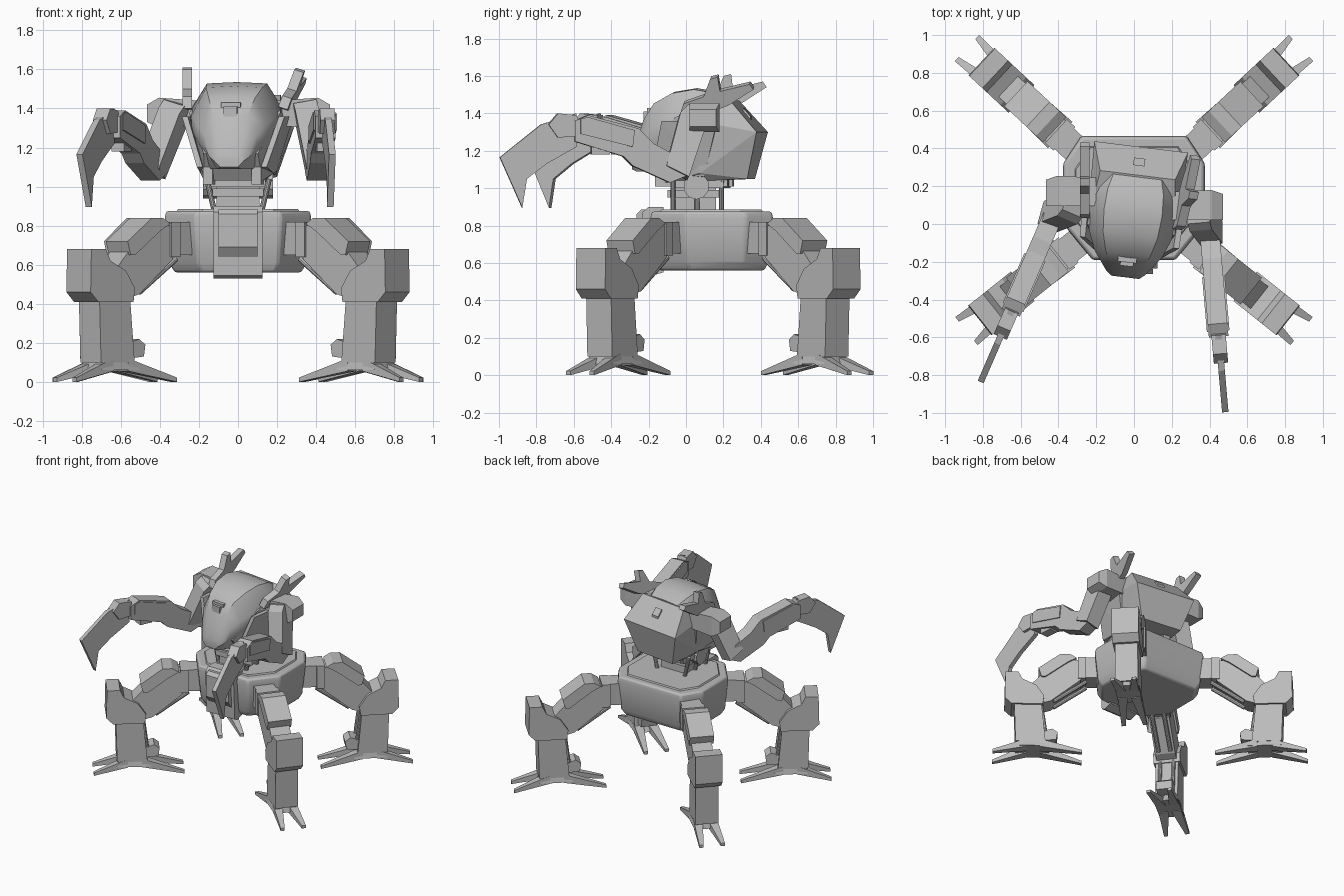
import bpy, bmesh
from math import radians
from mathutils import Matrix, Vector

cube = bpy.data.objects.get("Cube")
if cube:
    bpy.data.objects.remove(cube, do_unlink=True)

GREY = (0.5, 0.5, 0.5, 1)
metal = bpy.data.materials.new("plain_grey")
metal.use_nodes = True
metal.diffuse_color = GREY
metal.node_tree.nodes["Principled BSDF"].inputs["Base Color"].default_value = GREY
ID = Matrix.Identity(4)


def finish(name, bm, m=ID, bevel=0):
    bmesh.ops.recalc_face_normals(bm, faces=bm.faces)
    bm.transform(m)
    me = bpy.data.meshes.new(name)
    bm.to_mesh(me)
    bm.free()
    me.materials.append(metal)
    ob = bpy.data.objects.new(name, me)
    bpy.context.collection.objects.link(ob)
    if bevel:
        mod = ob.modifiers.new("edge", "BEVEL")
        mod.width, mod.segments = bevel, 2
    return ob


def hull(name, pts, m=ID, bevel=0):
    bm = bmesh.new()
    for p in pts:
        bm.verts.new(p)
    res = bmesh.ops.convex_hull(bm, input=bm.verts)
    bmesh.ops.delete(bm, geom=list(set(res["geom_interior"] + res["geom_unused"])), context="VERTS")
    bmesh.ops.dissolve_limit(bm, angle_limit=0.01, verts=bm.verts, edges=bm.edges)
    return finish(name, bm, m, bevel)


def box(name, x, y, z, m=ID):
    return hull(name, [(a, b, c) for a in x for b in y for c in z], m)


def prism(name, profile, half, m=ID, off=0):
    """Side profile in local x-z, given a thickness along local y."""
    bm = bmesh.new()
    rows = [[bm.verts.new((u, off + s * half, z)) for u, z in profile] for s in (-1, 1)]
    bm.faces.new(rows[0])
    bm.faces.new(rows[1])
    for i in range(len(profile)):
        j = (i + 1) % len(profile)
        bm.faces.new((rows[0][i], rows[0][j], rows[1][j], rows[1][i]))
    return finish(name, bm, m)


def rod(name, a, b, radius, m=ID, sides=10):
    a, b = Vector(a), Vector(b)
    bm = bmesh.new()
    bmesh.ops.create_cone(bm, cap_ends=True, segments=sides, radius1=radius,
                          radius2=radius, depth=(b - a).length)
    turn = (b - a).to_track_quat("Z", "Y").to_matrix().to_4x4()
    return finish(name, bm, m @ Matrix.Translation((a + b) / 2) @ turn)


# Pelvis with raised deck
def ring(scale, z):
    half = [(0.28, 0.465), (0.375, 0.32), (0.375, 0.0), (0.22, -0.19)]
    return [(s * x * scale, 0.13 + (y - 0.13) * scale, z) for x, y in half for s in (-1, 1)]


pelvis = hull("pelvis", ring(0.98, 0.875) + ring(1, 0.84) + ring(0.94, 0.61) + ring(0.86, 0.56), bevel=0.012)
hull("pelvis_deck", ring(0.86, 0.86) + ring(0.82, 0.885))

# Front plate with a proud panel
QUARTER = Matrix.Rotation(radians(90), 4, "Z")
prism("front_panel", [(-0.265, 0.86), (-0.24, 0.885), (-0.12, 0.885), (-0.12, 0.64), (-0.23, 0.64), (-0.265, 0.69)],
      0.1, QUARTER)
prism("front_plate", [(-0.235, 0.87), (-0.2, 0.9), (-0.12, 0.9), (-0.12, 0.55), (-0.19, 0.53), (-0.22, 0.545)],
      0.125, QUARTER)

# Waist
box("waist_column", (-0.11, 0.11), (-0.08, 0.16), (0.87, 1.0))
box("waist_collar", (-0.13, 0.13), (-0.1, 0.18), (0.95, 0.99))
for s in (-1, 1):
    for y in (-0.07, 0.06, 0.19):
        rod("waist_strut", (s * 0.12, y, 0.87), (s * 0.16, y, 1.04), 0.014)
    rod("waist_hub", (s * 0.1, 0.055, 1.01), (s * 0.18, 0.055, 1.01), 0.07)

# Legs: profiles run outward from the hip
THIGH = [(0.1, 0.8), (0.2, 0.8), (0.39, 0.67), (0.5, 0.55), (0.42, 0.42), (0.32, 0.45), (0.1, 0.63)]
THIGH_CAP = [(0.13, 0.81), (0.18, 0.84), (0.25, 0.84), (0.41, 0.72), (0.39, 0.65), (0.36, 0.65), (0.2, 0.77)]
KNEE = [(0.56, 0.68), (0.655, 0.68), (0.66, 0.46), (0.61, 0.41), (0.38, 0.41), (0.37, 0.48), (0.43, 0.57), (0.53, 0.62)]
SHIN = [(0.39, 0.43), (0.59, 0.43), (0.58, 0.1), (0.36, 0.1)]


def leg(m, outer, inner):
    box("hip_block", (-0.16, 0.1), (-0.075, 0.075), (0.65, 0.82), m)
    box("hip_collar", (0.06, 0.12), (-0.085, 0.085), (0.64, 0.82), m)
    prism("thigh", THIGH, 0.075, m)
    prism("thigh_armour", THIGH_CAP, 0.09, m)
    prism("knee_armour", KNEE, 0.1, m)
    prism("shin", SHIN, 0.085, m)
    for s in (-1, 1):
        rod("thigh_piston", (0.06, s * 0.045, 0.63), (0.3, s * 0.045, 0.46), 0.016, m)
        rod("shin_piston", (0.36, s * 0.05, 0.2), (0.39, s * 0.05, 0.43), 0.014, m)
    prism("ankle_guard", [(0.28, 0.13), (0.27, 0.19), (0.31, 0.22), (0.38, 0.2), (0.38, 0.12)], 0.06, m)
    hull("foot", [(r, s * 0.09, 0.06) for r in (0.33, 0.58) for s in (-1, 1)]
         + [(r, s * 0.075, 0.125) for r in (0.37, 0.56) for s in (-1, 1)], m)
    # Four tapered toes
    for tip, base in ((outer, 0.5), (inner, 0.4)):
        for s in (-1, 1):
            hull("toe", [(base, s * v, z) for v in (0.012, 0.085) for z in (0.055, 0.12)]
                 + [(tip, s * v, z) for v in (0.065, 0.095) for z in (0.0, 0.022)], m)


for x, y, angle, outer, inner in ((0.325, 0.41, 43, 0.765, 0.09), (0.3, -0.1, -38.5, 0.75, 0.09)):
    leg(Matrix.Translation((x, y, 0)) @ Matrix.Rotation(radians(angle), 4, "Z"), outer, inner)
    leg(Matrix.Translation((-x, y, 0)) @ Matrix.Rotation(radians(180 - angle), 4, "Z"), outer, inner)

# Torso, turned slightly on the waist
T = Matrix.Translation((0, 0.1, 0)) @ Matrix.Rotation(radians(-7), 4, "Z") @ Matrix.Translation((0, -0.1, 0))
half_torso = [(0.2, 0.26, 1.47), (0.25, 0.41, 1.3), (0.17, 0.35, 1.05), (0.15, -0.1, 1.03),
              (0.235, -0.03, 1.38), (0.14, -0.2, 1.17), (0.2, 0.1, 1.08)]
hull("torso", [(s * x, y, z) for x, y, z in half_torso for s in (-1, 1)], T)
box("torso_base", (-0.16, 0.16), (-0.05, 0.22), (1.0, 1.08), T)
hull("rear_hatch", [(x, y, z + d) for x in (-0.03, 0.03) for y, z in ((0.31, 1.41), (0.35, 1.365)) for d in (-0.02, 0.02)], T)

# Cockpit shell lofted from back to nose: y, half width, bottom, top
SECTIONS = [(0.25, 0.195, 1.22, 1.475), (0.17, 0.225, 1.2, 1.515), (0.06, 0.235, 1.18, 1.535), (-0.06, 0.22, 1.12, 1.515),
            (-0.16, 0.18, 1.09, 1.46), (-0.22, 0.135, 1.09, 1.37), (-0.26, 0.105, 1.09, 1.24), (-0.285, 0.075, 1.1, 1.17)]
bm = bmesh.new()
rings = []
for y, w, lo, hi in SECTIONS:
    side = [(0.6, 0), (1, 0.42), (1, 0.62), (0.66, 0.98)]
    outline = [(k * w, lo + t * (hi - lo)) for k, t in side] + [(0, hi)]
    outline += [(-k * w, lo + t * (hi - lo)) for k, t in reversed(side)]
    rings.append([bm.verts.new((x, y, z)) for x, z in outline])
for a, b in zip(rings, rings[1:]):
    for i in range(len(a)):
        j = (i + 1) % len(a)
        bm.faces.new((a[i], a[j], b[j], b[i]))
bm.faces.new(rings[0])
bm.faces.new(rings[-1])
cockpit = finish("cockpit_shell", bm, T)

# Brow sensor box and its hood
box("sensor", (-0.035, 0.035), (-0.225, -0.1), (1.36, 1.41), T)
box("sensor_hood", (-0.05, 0.05), (-0.205, -0.1), (1.405, 1.43), T)

HORN = [(0.0, 1.4), (0.02, 1.46), (0.13, 1.5), (0.17, 1.6), (0.21, 1.61), (0.22, 1.53),
        (0.38, 1.57), (0.4, 1.54), (0.26, 1.45), (0.1, 1.39)]
# Forked horns, the left one leaning out
for x, lean, turn in ((-0.25, 0, 7), (0.25, 18, 0)):
    m = T @ Matrix.Translation((x, 0, 1.42)) @ Matrix.Rotation(radians(lean), 4, "Y")
    prism("forked_horn", HORN, 0.025, m @ Matrix.Rotation(radians(90 + turn), 4, "Z") @ Matrix.Translation((0, 0, -1.42)))

for s in (-1, 1):
    # Sloping side skirts
    hull("side_skirt", [(s * (x + d), y, z) for x, y, z in
                        ((0.235, -0.1, 1.36), (0.245, 0.2, 1.36), (0.15, -0.16, 1.1), (0.16, 0.12, 1.06))
                        for d in (0, 0.03)], T)
    box("chin_vent", sorted((s * 0.1, s * 0.15)), (-0.15, -0.06), (1.01, 1.1), T)
    box("rear_foot_plate", sorted((s * 0.09, s * 0.15)), (0.18, 0.24), (1.01, 1.1), T)

# Arms: profiles run forward from the shoulder
UPPER = [(-0.06, 1.39), (-0.02, 1.44), (0.06, 1.44), (0.1, 1.4), (0.18, 1.11), (0.06, 1.05), (-0.04, 1.34)]
FOREARM = [(0.06, 1.07), (0.16, 1.03), (0.36, 1.12), (0.41, 1.17), (0.67, 1.25), (0.67, 1.36),
           (0.6, 1.39), (0.33, 1.32), (0.25, 1.24), (0.12, 1.17)]
PLATE = [(0.36, 1.22), (0.64, 1.29), (0.64, 1.37), (0.6, 1.38), (0.35, 1.31)]
WRIST = [(0.63, 1.28), (0.66, 1.39), (0.76, 1.4), (0.81, 1.34), (0.76, 1.27)]
BLADE = [(0.66, 1.4), (0.85, 1.34), (1.07, 1.165), (0.95, 0.895), (0.925, 1.05), (0.82, 1.13), (0.66, 1.22)]


def arm(s, x, y, yaw, lean):
    m = Matrix.Translation((x, y, 0)) @ Matrix.Rotation(radians(yaw - 90), 4, "Z")
    hull("shoulder", [(s * 0.2, y + d, z) for d in (-0.05, 0.1) for z in (1.31, 1.44)]
         + [(x + s * 0.02, y + d, z) for d in (-0.05, 0.11) for z in (1.3, 1.455)]
         + [(x + s * 0.08, y + d, z) for d in (-0.05, 0.09) for z in (1.33, 1.42)])
    # Upper arm tilts inward about the elbow
    tilt = Matrix.Translation((0, 0, 1.08)) @ Matrix.Rotation(radians(lean), 4, "X") @ Matrix.Translation((0, 0, -1.08))
    prism("upper_arm", UPPER, 0.06, m @ tilt, off=s * 0.01)
    prism("forearm", FOREARM, 0.052, m)
    prism("forearm_plate", PLATE, 0.06, m)
    box("forearm_clamp", (0.48, 0.58), (-0.035, 0.035), (1.18, 1.26), m)
    prism("wrist", WRIST, 0.038, m)
    prism("claw_blade", BLADE, 0.017, m)


arm(1, 0.39, 0.07, 5, 10)
arm(-1, -0.385, 0.145, -23.5, -16)

# Soft shading on the rounded shells
for ob in bpy.context.selected_objects:
    ob.select_set(False)
for ob in (cockpit, pelvis):
    ob.select_set(True)
bpy.context.view_layer.objects.active = cockpit
bpy.ops.object.shade_smooth_by_angle(angle=radians(32))
